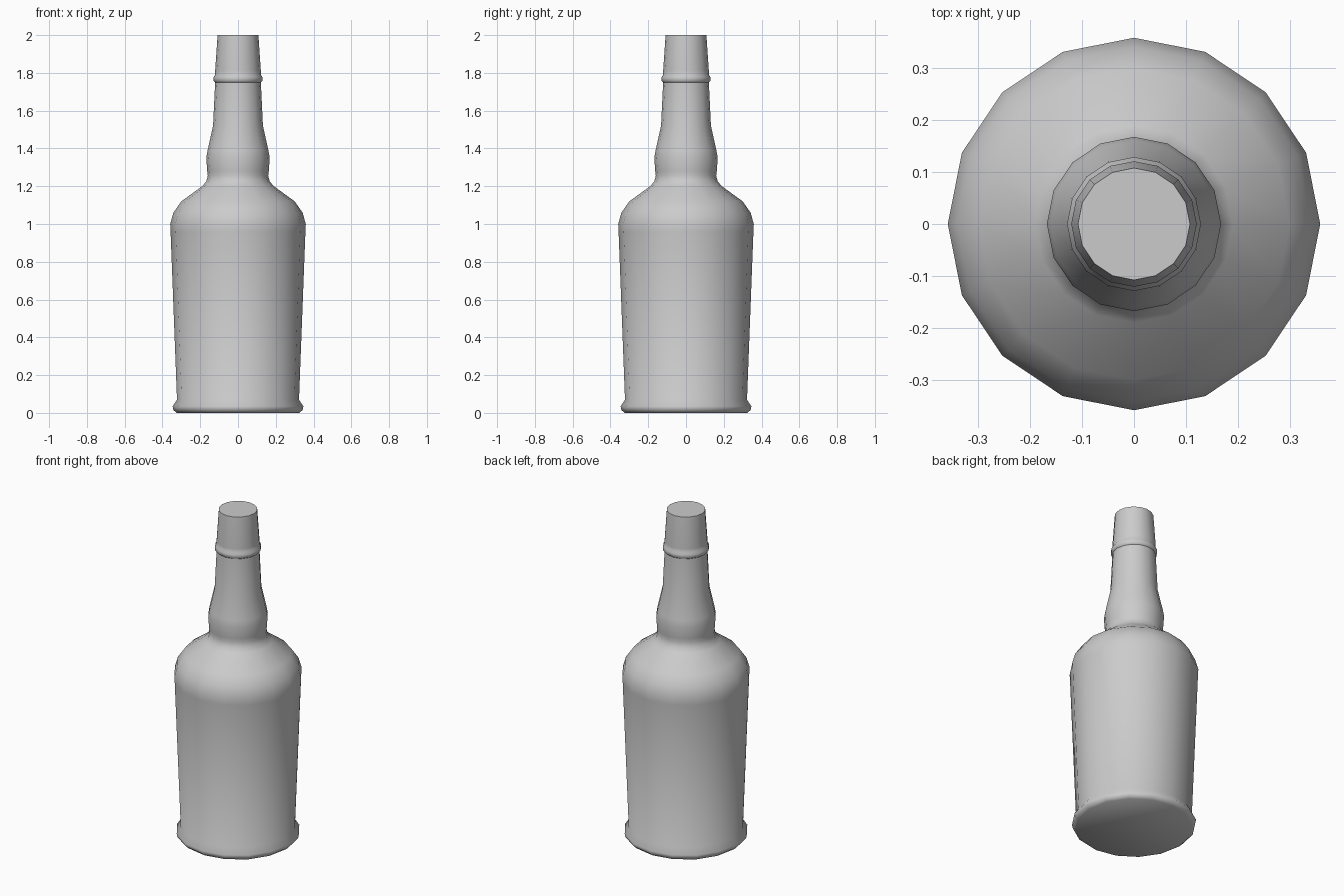
import bpy, bmesh, math

cube = bpy.data.objects.get("Cube")
if cube:
    bpy.data.objects.remove(cube, do_unlink=True)

SIDES = 16

# Plain grey glass
grey = bpy.data.materials.new("plain_grey")
grey.use_nodes = True
colour = (0.6, 0.6, 0.6, 1)
grey.diffuse_color = colour
grey.node_tree.nodes["Principled BSDF"].inputs["Base Color"].default_value = colour


def lathe(name, profile):
    """Revolve (radius, height) points around z and cap both ends."""
    bm = bmesh.new()
    rings = []
    for r, z in profile:
        angles = [math.tau * i / SIDES for i in range(SIDES)]
        rings.append([bm.verts.new((r * math.cos(a), r * math.sin(a), z)) for a in angles])
    for low, high in zip(rings, rings[1:]):
        for i in range(SIDES):
            j = (i + 1) % SIDES
            bm.faces.new((low[i], low[j], high[j], high[i]))
    bm.faces.new(rings[0][::-1])
    bm.faces.new(rings[-1])
    mesh = bpy.data.meshes.new(name)
    bm.to_mesh(mesh)
    bm.free()
    mesh.materials.append(grey)
    obj = bpy.data.objects.new(name, mesh)
    bpy.context.collection.objects.link(obj)
    bpy.ops.object.select_all(action="DESELECT")
    obj.select_set(True)
    bpy.context.view_layer.objects.active = obj
    bpy.ops.object.shade_smooth_by_angle(angle=math.radians(50))
    return obj


foot = [(0.325, 0), (0.342, 0.015), (0.346, 0.035), (0.323, 0.07)]
body = [(0.357, 0.96), (0.359, 1.0), (0.342, 1.06), (0.3, 1.12)]
shoulder = [(0.19, 1.2), (0.168, 1.225), (0.16, 1.255)]
neck_bulge = [(0.163, 1.28), (0.168, 1.35), (0.161, 1.39), (0.132, 1.52)]
neck_ring = [(0.121, 1.75), (0.129, 1.757), (0.129, 1.778), (0.121, 1.79)]
mouth = [(0.121, 1.81), (0.108, 2.0)]

lathe("bottle", foot + body + shoulder + neck_bulge + neck_ring + mouth)
